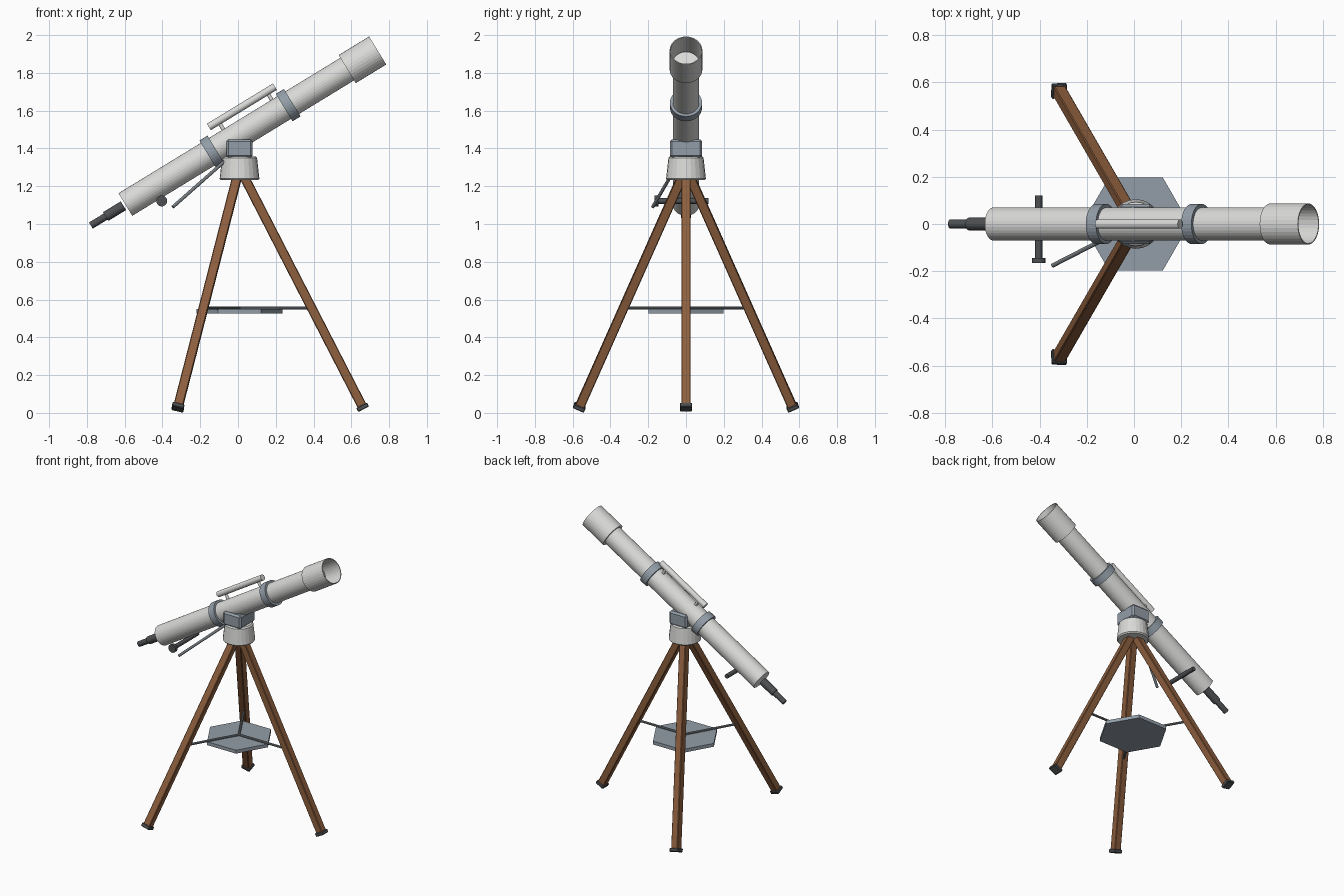
import bpy, math
from mathutils import Vector

if "Cube" in bpy.data.objects:
    bpy.data.objects.remove(bpy.data.objects["Cube"])


def material(name, color):
    m = bpy.data.materials.new(name)
    m.use_nodes = True
    m.diffuse_color = (*color, 1)
    m.node_tree.nodes["Principled BSDF"].inputs["Base Color"].default_value = (*color, 1)
    return m


WHITE = material("white paint", (0.70, 0.70, 0.69))
SLATE = material("slate metal", (0.29, 0.34, 0.39))
STEEL = material("grey steel", (0.19, 0.21, 0.23))
DARK = material("dark rubber", (0.075, 0.08, 0.085))
WOOD = material("brown wood", (0.27, 0.115, 0.048))

UP = Vector((0, 0, 1))


def finish(name, mat, bevel=0):
    ob = bpy.context.object
    ob.name = name
    ob.data.materials.append(mat)
    if bevel:
        mod = ob.modifiers.new("Bevel", "BEVEL")
        mod.width = bevel
        mod.segments = 1
        mod.limit_method = "ANGLE"
    return ob


def rod(name, a, b, r, mat, r2=None, sides=32, bevel=0, cap="NGON"):
    """Cylinder or cone from point a to point b."""
    a, b = Vector(a), Vector(b)
    d = b - a
    bpy.ops.mesh.primitive_cone_add(
        vertices=sides, radius1=r, radius2=r if r2 is None else r2, depth=d.length,
        end_fill_type=cap, location=(a + b) / 2,
        rotation=UP.rotation_difference(d).to_euler())
    return finish(name, mat, bevel)


def box(name, center, size, mat, direction=UP, bevel=0.0):
    """Box whose own z axis is tilted to the given direction."""
    bpy.ops.mesh.primitive_cube_add(
        size=1, location=center, rotation=UP.rotation_difference(direction).to_euler())
    ob = finish(name, mat, bevel)
    ob.scale = size
    bpy.context.view_layer.update()
    bpy.ops.object.transform_apply(location=False, rotation=False, scale=True)
    return ob


# Optical axis: t runs along the tube, n is the offset above it
CX = 0.008
PIVOT = Vector((CX, 0, 1.472))
TILT = math.radians(31.4)
AXIS = Vector((math.cos(TILT), 0, math.sin(TILT)))
NORMAL = Vector((-math.sin(TILT), 0, math.cos(TILT)))


def on_axis(t, n=0.0):
    return PIVOT + AXIS * t + NORMAL * n


# Main tube and open dew shield
rod("main_tube", on_axis(-0.708), on_axis(0.73), 0.07, WHITE)
shield = rod("dew_shield", on_axis(0.672), on_axis(0.857), 0.087, WHITE, cap="NOTHING")
wall = shield.modifiers.new("Wall", "SOLIDIFY")
wall.thickness = 0.005
wall.offset = -1
rod("dew_shield_back", on_axis(0.668), on_axis(0.674), 0.087, WHITE)

# Tube rings
for side, t in (("rear", -0.172), ("front", 0.302)):
    rod(side + "_ring", on_axis(t - 0.025), on_axis(t + 0.025), 0.085, SLATE)

# Finder scope on two posts
rod("finder_scope", on_axis(-0.117, 0.12), on_axis(0.293, 0.12), 0.02, WHITE, sides=20)
for side, t in (("rear", -0.058), ("front", 0.242)):
    rod(side + "_finder_post", on_axis(t, 0.06), on_axis(t, 0.115), 0.01, WHITE, sides=12)

# Focuser and eyepiece
rod("focuser", on_axis(-0.72), on_axis(-0.83), 0.027, DARK, sides=20)
rod("eyepiece", on_axis(-0.82), on_axis(-0.922), 0.019, DARK, sides=20)

# Focus shaft and knob
rod("focus_shaft", (-0.404, 0.12, 1.122), (-0.404, -0.15, 1.122), 0.015, DARK, sides=16)
rod("focus_knob", (-0.404, -0.145, 1.122), (-0.404, -0.166, 1.122), 0.029, DARK, sides=20)

# Mount head and control handle
box("mount_block", (CX, 0, 1.40), (0.14, 0.17, 0.097), SLATE, bevel=0.012)
rod("mount_hub", (CX, 0, 1.232), (CX, 0, 1.358), 0.106, WHITE, r2=0.092, sides=24, bevel=0.008)
rod("control_handle", (-0.345, -0.176, 1.09), (-0.06, -0.03, 1.342), 0.009, STEEL, sides=12)

# Tripod legs, feet and spreader arms
for i in range(3):
    ang = math.radians(120 * i)
    out = Vector((math.cos(ang), math.sin(ang), 0))
    center = Vector((CX, 0, 0))
    foot = center + out * 0.652 + UP * 0.03
    top = center + out * 0.022 + UP * 1.255
    d = top - foot
    box(f"leg_{i + 1}", (foot + top) / 2, (0.05, 0.05, d.length), WOOD, d, 0.004)
    box(f"foot_{i + 1}", foot, (0.064, 0.064, 0.024), DARK, d, 0.004)
    rod(f"spreader_arm_{i + 1}", center + UP * 0.555, center + out * 0.375 + UP * 0.555,
        0.008, STEEL, sides=10)

# Hexagonal accessory tray
bpy.ops.mesh.primitive_cylinder_add(vertices=6, radius=0.228, depth=0.024,
                                    location=(CX, 0, 0.538), rotation=(0, 0, math.radians(30)))
finish("tray", SLATE)
